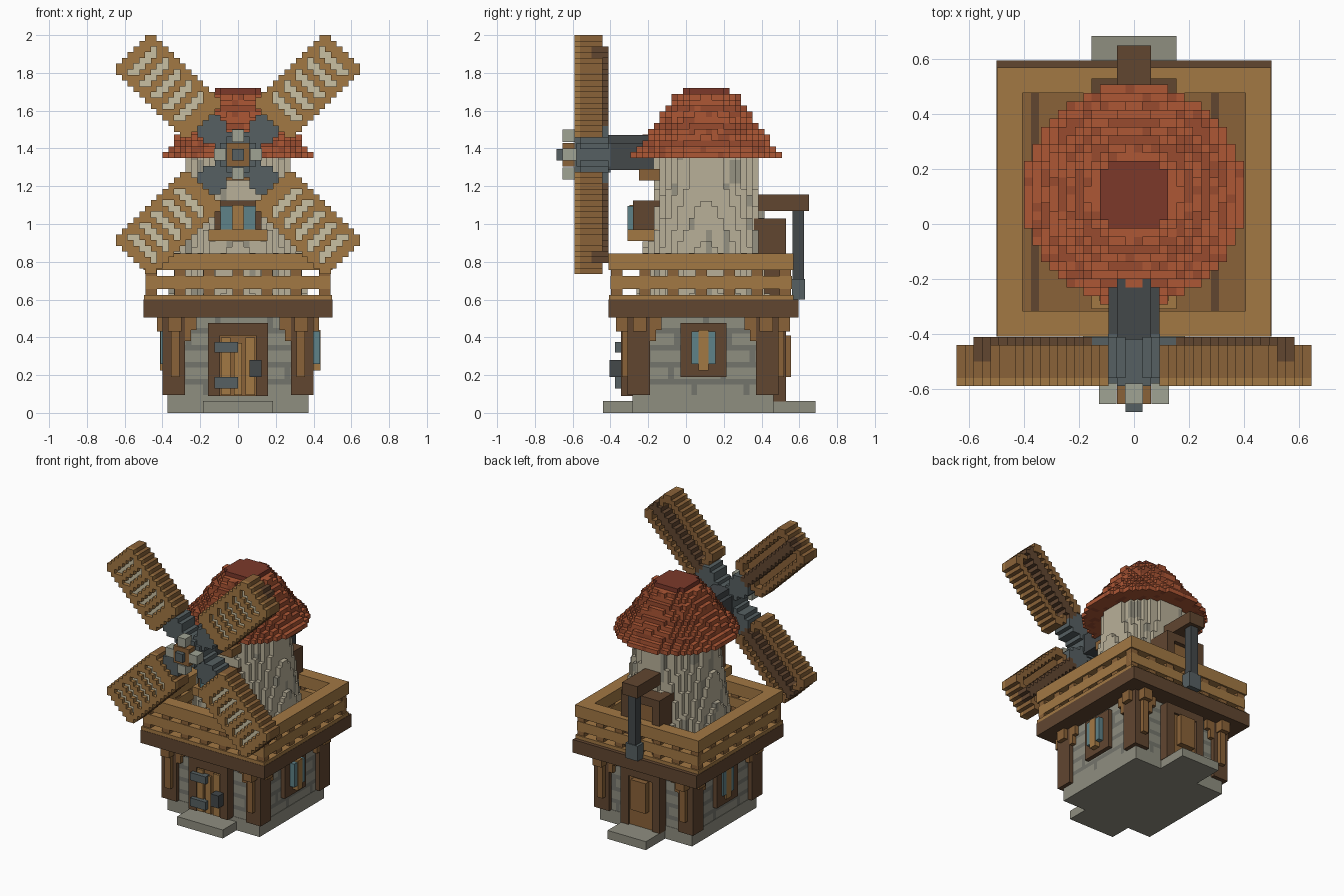
import bpy, bmesh, math, random

if "Cube" in bpy.data.objects:
    bpy.data.objects.remove(bpy.data.objects["Cube"])
random.seed(4)
V = 2 / 65          # block size
CY = 0.09           # building centre in y

def mat(name, hexa):
    m = bpy.data.materials.new(name)
    c = [int(hexa[i:i + 2], 16) / 255 for i in (0, 2, 4)]
    m.diffuse_color = [((x + 0.055) / 1.055) ** 2.4 if x > 0.04 else x / 12.92 for x in c] + [1]
    m.use_nodes = True
    m.node_tree.nodes["Principled BSDF"].inputs["Base Color"].default_value = m.diffuse_color
    return m

M = {n: mat(n, h) for n, h in dict(
    dark="614630", wood="8A6238", light="A27844", stone="8F8E80", mortar="74756C",
    plaster="B9B099", plaster_dark="969282", cream="C9C0A2", red="AE5735", red_dark="984B2F",
    red_top="7C392A", iron="43484A", steel="566062", pale="A0A394", glass="5F8288").items()}

def finish(name, bm, mats):
    me = bpy.data.meshes.new(name)
    bm.to_mesh(me)
    bm.free()
    for m in mats:
        me.materials.append(M[m])
    ob = bpy.data.objects.new(name, me)
    bpy.context.collection.objects.link(ob)
    return ob

def boxes(name, m, *bs):
    """Boxes given as (x0, x1, y0, y1, z0, z1)."""
    bm = bmesh.new()
    for x0, x1, y0, y1, z0, z1 in bs:
        vs = bmesh.ops.create_cube(bm, size=1)["verts"]
        for v in vs:
            v.co = (x1 if v.co.x > 0 else x0, y1 if v.co.y > 0 else y0, z1 if v.co.z > 0 else z0)
    return finish(name, bm, [m])

DIRS = [(a, s) for a in range(3) for s in (0, 1)]

def voxels(name, cells, origin, size=(V, V, V)):
    """Skin of a block grid: cells maps (i, j, k) to a material name."""
    bm, verts = bmesh.new(), {}
    mats = sorted(set(cells.values()))
    def vert(p):
        if p not in verts:
            verts[p] = bm.verts.new([o + q * s for o, q, s in zip(origin, p, size)])
        return verts[p]
    for c, m in cells.items():
        for a, s in DIRS:
            n = list(c)
            n[a] += 2 * s - 1
            if tuple(n) in cells:
                continue
            b, d = (a + 1) % 3, (a + 2) % 3
            quad = []
            for db, dd in ((0, 0), (1, 0), (1, 1), (0, 1)):
                p = list(c)
                p[a] += s
                p[b] += db
                p[d] += dd
                quad.append(vert(tuple(p)))
            f = bm.faces.new(quad if s else quad[::-1])
            f.material_index = mats.index(m)
    return finish(name, bm, mats)

def disc(cells, k, r, pick):
    n = int(r / V) + 1
    for i in range(-n, n):
        for j in range(-n, n):
            if math.hypot(i + .5, j + .5) * V < r:
                cells[i, j, k] = pick(i, j, k)

# Stone ground floor with brick courses
def brick(i, j, k):
    row = k // 3
    return "mortar" if k % 3 == 2 or (i + j + 4 * row) % 9 == 0 else "stone"
voxels("stone_walls", {(i, j, k): brick(i, j, k) for i in range(-12, 12) for j in range(-12, 12)
                       for k in range(14)}, (0, CY, 0.09), (V, V, 0.03))
boxes("plinth", "stone", (-.372, .372, -.282, .462, 0, .095))
boxes("front_step", "stone", (-.185, .185, -.44, -.28, 0, .062))
boxes("back_step", "stone", (-.155, .155, .46, .685, 0, .062))

# Corner posts, strips and stepped brackets under the deck
posts, strips, brackets = [], [], []
for sx in (-1, 1):
    for sy in (-1, 1):
        def put(lst, a0, a1, b0, b1, z0, z1):
            x, y = sorted((sx * a0, sx * a1)), sorted((CY + sy * b0, CY + sy * b1))
            lst.append((*x, *y, z0, z1))
        put(posts, .28, .40, .28, .40, .095, .51)
        put(strips, .31, .355, .39, .43, .19, .47)
        put(brackets, .30, .37, .39, .46, .43, .51)
        put(brackets, .39, .43, .30, .37, .43, .51)
        put(brackets, .22, .285, .36, .40, .44, .51)
        put(brackets, .25, .285, .36, .40, .38, .44)
        put(brackets, .36, .40, .22, .285, .44, .51)
        put(brackets, .36, .40, .25, .285, .38, .44)
boxes("corner_posts", "dark", *posts)
boxes("post_strips", "wood", *strips)
boxes("deck_brackets", "wood", *brackets)

# Front door
boxes("front_door_frame", "dark", (-.158, -.095, -.345, -.27, .09, .475),
      (.095, .158, -.345, -.27, .09, .475), (-.1, .1, -.345, -.27, .41, .475))
boxes("front_door_planks", "wood", (-.1, .1, -.33, -.27, .09, .42))
boxes("front_door_boards", "light", (-.09, -.04, -.345, -.32, .095, .40),
      (-.02, .02, -.345, -.32, .095, .37), (.04, .09, -.345, -.32, .095, .40))
boxes("front_door_hinges", "steel", (-.125, 0, -.375, -.33, .32, .375), (-.125, 0, -.375, -.33, .13, .19))
boxes("front_door_lock", "iron", (.062, .125, -.405, -.33, .19, .28))

# Back door
boxes("back_door_frame", "dark", (-.158, -.095, .45, .53, .06, .48),
      (.095, .158, .45, .53, .06, .48), (-.1, .1, .45, .53, .42, .48))
boxes("back_door_panel", "wood", (-.1, .1, .45, .515, .06, .43), (-.06, .06, .5, .555, .19, .41))

# Side windows
for s, side in ((-1, "left"), (1, "right")):
    def sb(x0, x1, *r):
        return (*sorted((s * x0, s * x1)), *r)
    boxes(side + "_window_frame", "dark", sb(.36, .4, -.03, .215, .19, .475))
    t = .435 if s > 0 else .41
    boxes(side + "_window_glass", "glass", sb(.39, t, .03, .155, .26, .43))
    boxes(side + "_window_mullion", "light", sb(.39, t + .003, .065, .12, .225, .44))

# Deck and floor boards
boxes("deck", "dark", (-.5, .5, -.41, .595, .505, .60))
boxes("deck_floor", "wood", (-.41, .41, -.35, .51, .59, .615))
boxes("deck_joints", "dark", (-.375, -.345, -.34, .5, .6, .62), (.28, .31, -.34, .5, .6, .62))

# Railing with a square ring per rail and repeated balusters
def ring(h, t, z0, z1):
    a, b = CY - h, CY + h - .02
    return [(-h, h, a, a + t, z0, z1), (-h, h, b - t, b, z0, z1),
            (-h, -h + t, a + t, b - t, z0, z1), (h - t, h, a + t, b - t, z0, z1)]
boxes("rail_base", "light", *ring(.498, .08, .59, .625))
boxes("rail_middle", "light", *ring(.49, .065, .655, .725))
boxes("rail_top", "light", *ring(.499, .093, .757, .845))
bal = []
for i in range(7):
    c = -.46 + i * .92 / 6
    for e in (-.46, .44):
        bal.append((c - .03, c + .03, CY + e - .026, CY + e + .026, .61, .77))
    for e in (-.46, .46):
        y = CY + c * .97 - .01
        bal.append((e - .026, e + .026, y - .03, y + .03, .61, .77))
boxes("rail_balusters", "wood", *bal)

# Plastered tower, narrowing upward, with vertical weather streaks
TY = .107
streak = {}
def plaster(i, j, k):
    key = (i, j, k // 4)
    if key not in streak:
        streak[key] = "plaster_dark" if random.random() < .12 else "plaster"
    return streak[key]
tower = {}
for k in range(25):
    disc(tower, k, .365 - .09 * min(1, k / 20), plaster)
voxels("tower", tower, (0, TY, .6))

# Stepped tile roof
roof = {}
for k, r in enumerate((.40, .375, .35, .325, .30, .28, .26, .24, .22, .195, .17, .135)):
    disc(roof, k, r, lambda i, j, k: "red_top" if k == 11 else
         "red_dark" if (k % 3 == 2) != (random.random() < .15) else "red")
voxels("roof", roof, (0, TY, 1.35))

# Tower front window
boxes("tower_window_frame", "dark", (-.125, .125, -.28, -.1, .93, 1.125))
boxes("tower_window_sill", "light", (-.155, .155, -.31, -.15, .91, .97))
boxes("tower_window_glass", "glass", (-.092, -.03, -.31, -.25, .97, 1.095), (.03, .092, -.31, -.25, .97, 1.095))
boxes("tower_window_mullion", "light", (-.03, .03, -.3, -.25, .96, 1.1))

# Tower back door and hoist
boxes("tower_door_frame", "dark", (-.155, -.095, .36, .53, .61, 1.03),
      (.095, .155, .36, .53, .61, 1.03), (-.1, .1, .36, .53, .97, 1.03))
boxes("tower_door", "wood", (-.1, .1, .36, .5, .61, .98))
boxes("hoist_beam", "dark", (-.062, .062, .34, .65, 1.07, 1.157))
boxes("hoist_chain", "iron", (-.031, .031, .565, .625, .7, 1.08))
boxes("hoist_hook", "steel", (-.05, .05, .56, .63, .6, .71))

# Sail shaft, hub and cap
HZ = 1.367
boxes("shaft", "iron", (-.092, .092, -.42, -.15, HZ - .08, HZ + .06),
      (-.062, .062, -.42, -.15, HZ + .05, HZ + .103))
boxes("shaft_bracket", "wood", (-.125, .125, -.25, -.12, 1.23, 1.29))
boxes("hub", "steel", (-.062, .062, -.59, -.4, HZ - .095, HZ + .095), (-.095, .095, -.58, -.4, HZ - .062, HZ + .062))
boxes("hub_plate", "wood", (-.062, .062, -.655, -.58, HZ - .062, HZ + .062))
boxes("hub_studs", "pale", *[(x - .032, x + .032, -.655, -.58, HZ + z - .032, HZ + z + .032)
                             for x, z in ((0, .1), (0, -.1), (.095, 0), (-.095, 0))])
boxes("hub_tip", "steel", (-.031, .031, -.685, -.64, HZ - .031, HZ + .031))

# Four diagonal sails: rim, cross slats over canvas and a spar behind
def sail_cells():
    out, arm = {}, {}
    for i in range(22):
        for k in range(22):
            x, z = (i + .5) * V, (k + .5) * V
            u, w = (x + z) / math.sqrt(2), (x - z) / math.sqrt(2)
            if .25 < u < .80 and abs(w) < .15:
                rim = abs(w) > .105 or u > .755 or u < .285
                if rim:
                    for j in range(5):
                        out[i, j, k] = "light" if j == 0 else "wood"
                else:
                    m = "light" if int((u - .25) / .044) % 2 else "cream"
                    out[i, 1, k] = m
                    out[i, 2, k] = "wood"
                    if m == "light":
                        out[i, 0, k] = m
                if abs(w) < .035:
                    for j in (3, 4, 5):
                        out[i, j, k] = "dark"
            elif .08 < u <= .25 and abs(w) < (.075 if u > .16 else .05):
                for j in range(1, 6):
                    arm[i, j, k] = "steel"
    return out, arm
canvas, arm = sail_cells()
for sx, sz, label in ((1, 1, "upper_right"), (-1, 1, "upper_left"), (1, -1, "lower_right"), (-1, -1, "lower_left")):
    for cells, part in ((canvas, "sail_"), (arm, "sail_arm_")):
        flip = {(i if sx > 0 else -1 - i, j, k if sz > 0 else -1 - k): m for (i, j, k), m in cells.items()}
        voxels(part + label, flip, (0, -.59, HZ), (V * .98, V * .97, V * .98))

# Scale sails vertically so the tips meet the full height
top = max(v.co.z for o in bpy.data.objects for v in o.data.vertices)
k = (2.0 - HZ) / (top - HZ)
for o in bpy.data.objects:
    if o.name.startswith("sail_"):
        for v in o.data.vertices:
            v.co.z = HZ + (v.co.z - HZ) * k
            v.co.x *= k * 1.02
